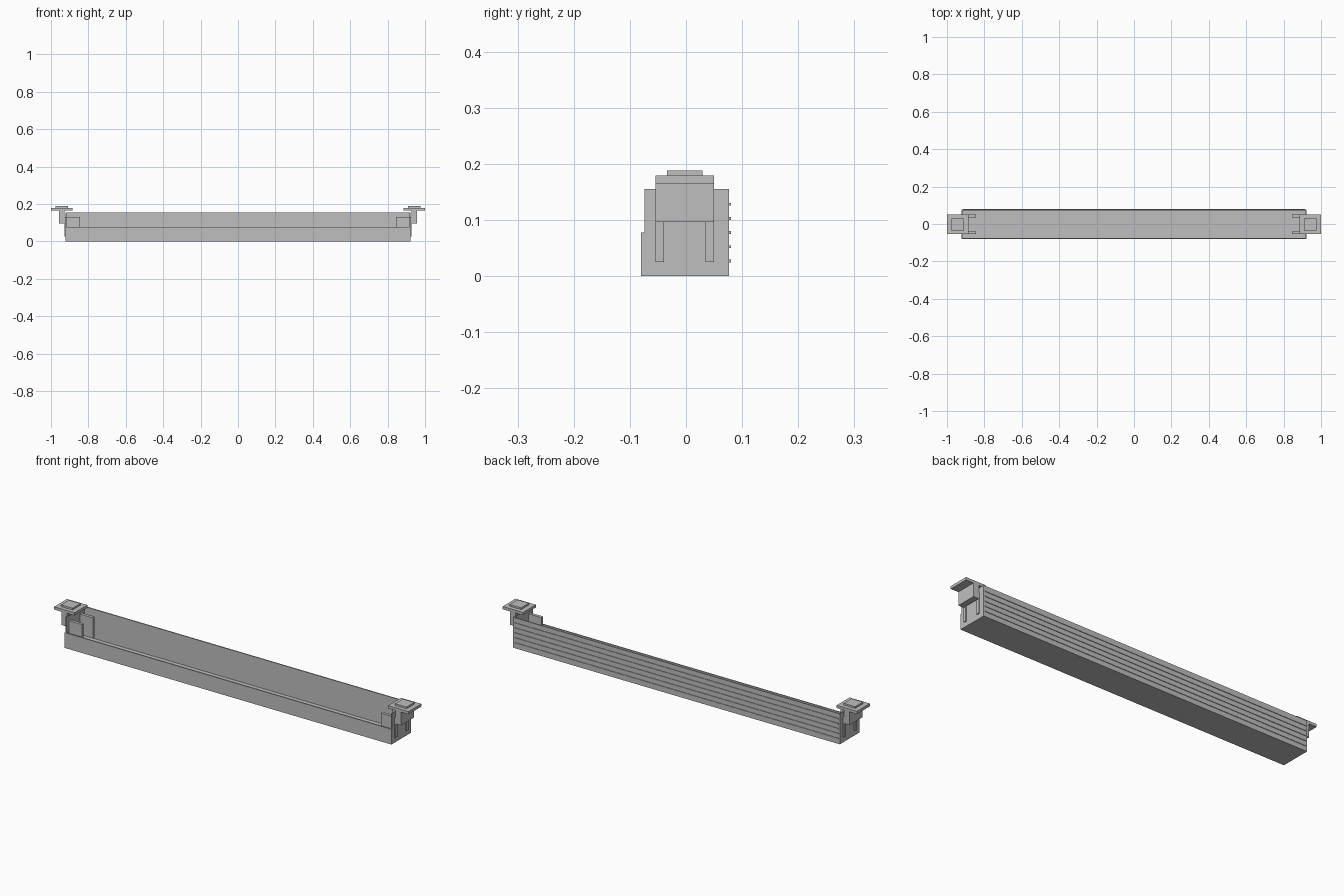
import bpy

default_cube = bpy.data.objects.get("Cube")
if default_cube:
    bpy.data.objects.remove(default_cube, do_unlink=True)

# One plain grey for everything
grey = bpy.data.materials.new("light grey")
grey.use_nodes = True
colour = (0.52, 0.52, 0.52, 1.0)
grey.diffuse_color = colour
grey.node_tree.nodes["Principled BSDF"].inputs["Base Color"].default_value = colour


def box(name, xs, ys, zs):
    """Add a box spanning the given (low, high) ranges."""
    spans = [sorted(span) for span in (xs, ys, zs)]
    bpy.ops.mesh.primitive_cube_add(size=1)
    obj = bpy.context.object
    obj.name = name
    for vert in obj.data.vertices:
        vert.co = [lo + (c + 0.5) * (hi - lo) for c, (lo, hi) in zip(vert.co, spans)]
    obj.data.materials.append(grey)
    return obj


HALF = 0.922              # half length of the tray
FRONT, BACK = -0.08, 0.077
WALL = 0.006
LOW, HIGH = 0.078, 0.155  # front and back wall heights

# Tray: floor, low front wall, tall back wall
box("tray_floor", (-HALF, HALF), (FRONT, BACK), (0, WALL))
box("front_wall", (-HALF, HALF), (FRONT, FRONT + WALL), (WALL, LOW))
box("back_wall", (-HALF, HALF), (BACK - WALL, BACK), (WALL, HIGH))

# Raised ribs along the back wall
for i in range(5):
    z = 0.027 + i * 0.0253
    box(f"back_rib_{i + 1}", (-HALF + 0.008, HALF - 0.008),
        (BACK, BACK + 0.003), (z - 0.0025, z + 0.0025))

# End walls and hanging brackets, mirrored to both ends
BRACKET_Y = (-0.054, 0.05)
for side, s in (("left", 1), ("right", -1)):
    box(f"{side}_end_wall", (s * (HALF - WALL), s * HALF),
        (FRONT + WALL, BACK - WALL), (WALL, HIGH))
    for place, y in (("front", BRACKET_Y[0]), ("back", BRACKET_Y[1] - 0.015)):
        box(f"{side}_{place}_prong", (s * 0.844, s * 0.927), (y, y + 0.015), (0.025, 0.13))
    box(f"{side}_bracket_post", (s * 0.927, s * 0.957), BRACKET_Y, (0.097, 0.165))
    box(f"{side}_bracket_plate", (s * 0.885, s), BRACKET_Y, (0.165, 0.179))
    box(f"{side}_bracket_pad", (s * 0.91, s * 0.975), (-0.034, 0.029), (0.179, 0.188))
